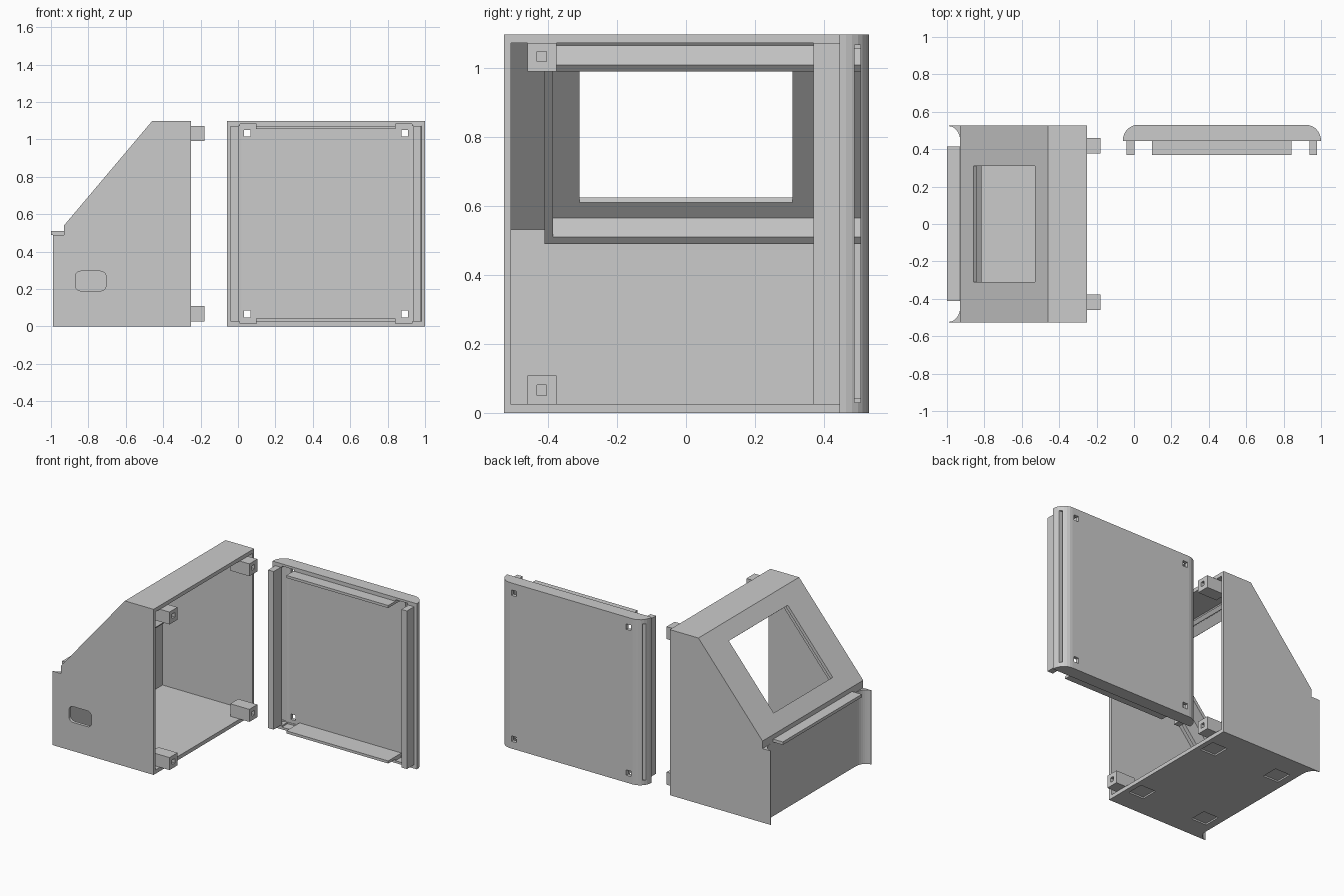
import bpy, bmesh, math
from mathutils import Vector

if "Cube" in bpy.data.objects:
    bpy.data.objects.remove(bpy.data.objects["Cube"])

# Maps (u, v, depth) to world coordinates for each extrusion axis
AXES = {
    'X': lambda u, v, w: (w, u, v),
    'Y': lambda u, v, w: (u, w, v),
    'Z': lambda u, v, w: (u, v, w),
}


def prism(name, pts, axis, lo, hi):
    """Extrude a closed 2D profile along an axis."""
    bm = bmesh.new()
    f = AXES[axis]
    a = [bm.verts.new(f(u, v, lo)) for u, v in pts]
    b = [bm.verts.new(f(u, v, hi)) for u, v in pts]
    bm.faces.new(a)
    bm.faces.new(b)
    n = len(pts)
    for i in range(n):
        j = (i + 1) % n
        bm.faces.new((a[i], a[j], b[j], b[i]))
    bmesh.ops.recalc_face_normals(bm, faces=bm.faces[:])
    me = bpy.data.meshes.new(name)
    bm.to_mesh(me)
    bm.free()
    ob = bpy.data.objects.new(name, me)
    bpy.context.collection.objects.link(ob)
    return ob


def box(name, x, y, z):
    return prism(name, [(x[0], y[0]), (x[1], y[0]), (x[1], y[1]), (x[0], y[1])], 'Z', *z)


def cut(target, cutter):
    """Subtract the cutter from the target, then delete the cutter."""
    cutter.hide_render = True
    mod = target.modifiers.new("cut", 'BOOLEAN')
    mod.operation = 'DIFFERENCE'
    mod.solver = 'EXACT'
    mod.object = cutter
    bpy.context.view_layer.objects.active = target
    bpy.ops.object.modifier_apply(modifier=mod.name)
    bpy.data.objects.remove(cutter)


def arc(cx, cy, rx, ry, a0, a1, n):
    return [(cx + rx * math.cos(math.radians(a0 + (a1 - a0) * i / n)),
             cy + ry * math.sin(math.radians(a0 + (a1 - a0) * i / n))) for i in range(n + 1)]


H = 1.097           # overall height
W = 0.527           # half width of the case

# Sloped front panel frame: s runs up the slope, h runs inwards
P0 = Vector((-0.93, 0.54))
D = (Vector((-0.46, H)) - P0).normalized()
N = Vector((D.y, -D.x))


def slope_rect(s0, s1, h0, h1):
    return [tuple(P0 + D * s + N * h) for s, h in ((s0, h0), (s1, h0), (s1, h1), (s0, h1))]


# Case shell, hollow and open at +x
case = prism("case_shell", [(-0.93, 0), (-0.25, 0), (-0.25, H), (-0.46, H), (-0.93, 0.54)], 'Y', -W, W)
cut(case, prism("cavity", [(-0.908, 0.025), (-0.2, 0.025), (-0.2, 1.072), (-0.454, 1.072),
                           (-0.908, 0.532)], 'Y', -0.507, 0.507))

# Display window in the slope
cut(case, prism("window", slope_rect(0.11, 0.62, -0.05, 0.06), 'Y', -0.309, 0.309))

# Rounded cable slot in the -y wall
r = 0.03
slot = []
for cx, cz, a in ((-0.735, 0.265, 0), (-0.84, 0.265, 90), (-0.84, 0.22, 180), (-0.735, 0.22, 270)):
    slot += arc(cx, cz, r, r, a, a + 90, 5)
cut(case, prism("cable_slot", slot, 'Y', -0.6, -0.45))

# Shallow foot recesses in the base
for x in (-0.34, -0.825):
    for y in (-0.33, 0.33):
        cut(case, box("foot_recess", (x - 0.056, x + 0.056), (y - 0.056, y + 0.056), (-0.05, 0.01)))

# Display holder ribs, open towards +y
prism("display_rib_bottom", slope_rect(0.025, 0.051, 0.021, 0.107), 'Y', -0.41, 0.507)
prism("display_rib_top", slope_rect(0.678, 0.704, 0.021, 0.107), 'Y', -0.41, 0.507)
prism("display_rib_side", slope_rect(0.051, 0.678, 0.021, 0.107), 'Y', -0.41, -0.385)

# Flared corner fins and ledge on the lower front
for side, label in ((1, "left"), (-1, "right")):
    pts = arc(-0.99, 0.447, 0.06, 0.076, 0, 90, 8) + [(-0.99, W), (-0.93, W)]
    prism("corner_fin_" + label, [(x, y * side) for x, y in pts], 'Z', 0, 0.49)
box("front_ledge", (-1.0, -0.925), (-0.412, 0.415), (0.49, 0.51))

# Screw posts with square sockets
for y in (-0.418, 0.418):
    for z0, z1 in ((0.025, 0.108), (0.99, 1.072)):
        post = box("screw_post", (-0.32, -0.18), (y - 0.042, y + 0.042), (z0, z1))
        zc = 0.066 if z0 < 0.5 else 1.033
        cut(post, box("socket", (-0.28, -0.1), (y - 0.014, y + 0.014), (zc - 0.015, zc + 0.015)))

# Lid: tray with rounded long edges, open towards -y
CX = 0.47


def tray_profile(rx, ry, base):
    left = arc(0.02, 0.445, rx, ry, 180, 90, 7)
    left = [(0.02 - rx, base)] * (base < 0.445) + left
    return left + [(2 * CX - x, y) for x, y in reversed(left)]


lid = prism("lid_tray", tray_profile(0.08, 0.085, 0.445), 'Z', 0, H)
cut(lid, prism("tray_cavity", tray_profile(0.06, 0.063, 0.4), 'Z', 0.025, 1.072))

for m in (1, -1):
    def mx(a, b):
        return tuple(sorted((CX + m * (a - CX), CX + m * (b - CX))))
    # Long slot through the rounded edge
    cut(lid, box("edge_slot", mx(-0.1, 0.025), (0.489, 0.506), (0.03, 1.067)))
    for z, notch in ((0.066, (0.015, 0.06)), (1.033, (1.04, 1.082))):
        # Post clearance and square screw hole in each corner
        cut(lid, box("post_notch", mx(0.01, 0.098), (0.4, 0.505), notch))
        cut(lid, box("screw_hole", mx(0.031, 0.067), (0.4, 0.6), (z - 0.018, z + 0.018)))
    # Side rails that slide into the case
    box("lid_rail", mx(-0.039, 0.002), (0.37, 0.46), (0.025, 1.072))

# Top and bottom locating tabs
for label, z in (("bottom", (0.025, 0.042)), ("top", (1.055, 1.072))):
    box("lid_tab_" + label, (0.095, 0.842), (0.37, 0.508), z)
